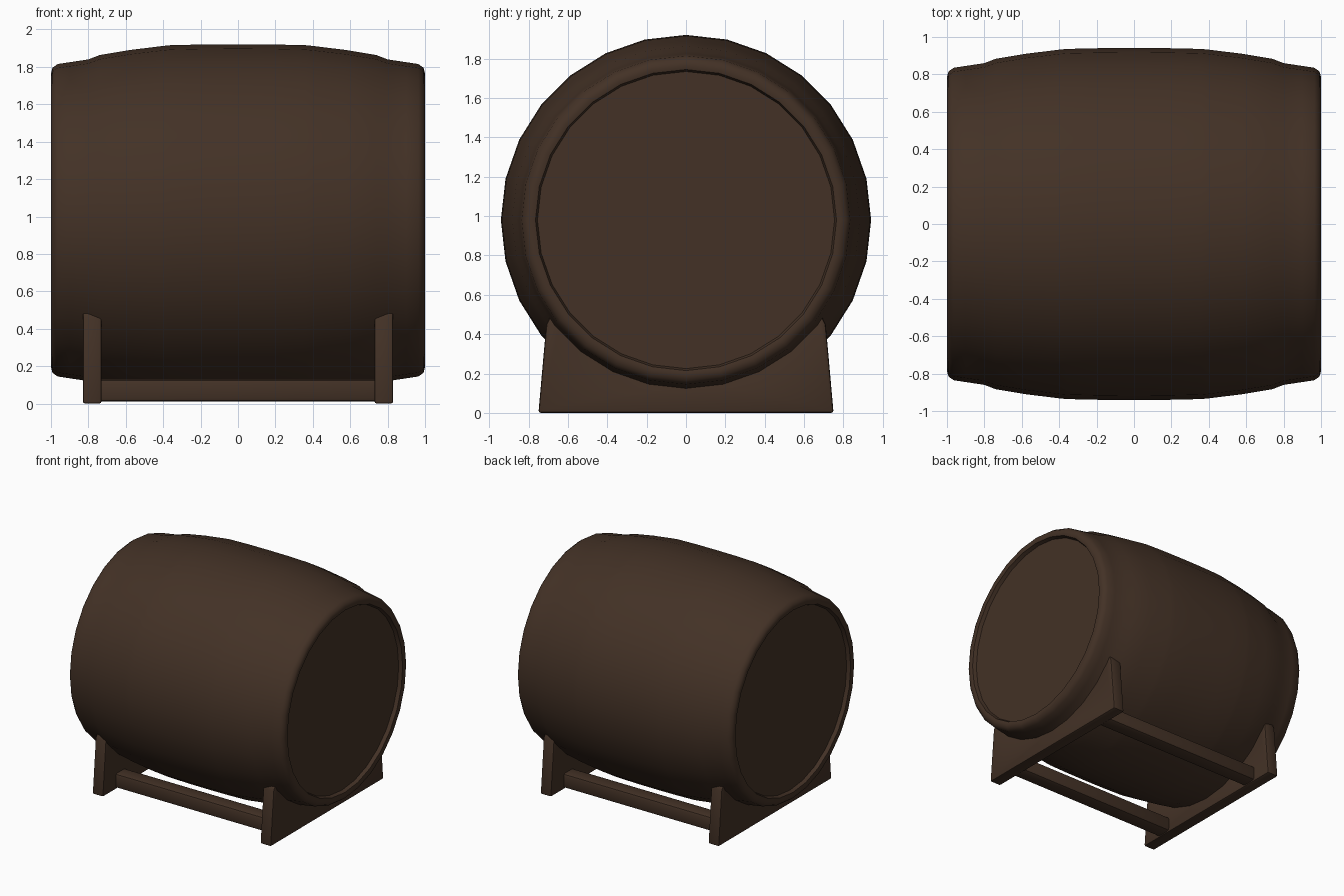
import bpy, bmesh, math

if "Cube" in bpy.data.objects:
    bpy.data.objects.remove(bpy.data.objects["Cube"])

wood = bpy.data.materials.new("dark brown wood")
wood.diffuse_color = (0.056, 0.031, 0.019, 1)
wood.use_nodes = True
wood.node_tree.nodes["Principled BSDF"].inputs["Base Color"].default_value = wood.diffuse_color
CZ = 0.98      # height of the barrel axis
SIDES = 28


def finish(bm, name, bevel=0.0, angle=35):
    bmesh.ops.recalc_face_normals(bm, faces=bm.faces)
    me = bpy.data.meshes.new(name)
    bm.to_mesh(me)
    bm.free()
    ob = bpy.data.objects.new(name, me)
    bpy.context.collection.objects.link(ob)
    me.materials.append(wood)
    bpy.ops.object.select_all(action='DESELECT')
    ob.select_set(True)
    bpy.context.view_layer.objects.active = ob
    if bevel:
        m = ob.modifiers.new("soft edges", 'BEVEL')
        m.width, m.segments, m.limit_method = bevel, 2, 'ANGLE'
        bpy.ops.object.modifier_apply(modifier=m.name)
    bpy.ops.object.shade_smooth_by_angle(angle=math.radians(angle))
    return ob


# Barrel: half profile (x, radius) mirrored and turned about the x axis
half = [(0.965, 0.755), (0.995, 0.765), (1.0, 0.785), (0.992, 0.815),
        (0.965, 0.835), (0.90, 0.845), (0.80, 0.86), (0.74, 0.883),
        (0.58, 0.91), (0.40, 0.932), (0.36, 0.936), (0.18, 0.94)]
profile = half + [(0, 0.941)] + [(-x, r) for x, r in reversed(half)]
bm = bmesh.new()
rings = []
for x, r in profile:
    rings.append([bm.verts.new((x, r * math.sin(2 * math.pi * i / SIDES),
                                CZ + r * math.cos(2 * math.pi * i / SIDES)))
                  for i in range(SIDES)])
for a, b in zip(rings, rings[1:]):
    for i in range(SIDES):
        j = (i + 1) % SIDES
        bm.faces.new((a[i], a[j], b[j], b[i]))
# Flat recessed heads
bm.faces.new(rings[0])
bm.faces.new(rings[-1])
finish(bm, "barrel", angle=40)


# Cradle ends: tapered plates cut to the barrel's curve
def cradle_end(name, x0, x1):
    right = [(0.75, 0.0), (0.71, 0.45), (0.685, 0.50)]
    arc = [(0.83 * math.sin(t), CZ - 0.83 * math.cos(t))
           for t in (math.radians(50 - 10 * k) for k in range(11))]
    outline = right + arc + [(-y, z) for y, z in reversed(right)]
    bm = bmesh.new()
    f = bm.faces.new([bm.verts.new((x0, y, z)) for y, z in outline])
    ext = bmesh.ops.extrude_face_region(bm, geom=[f])
    verts = [v for v in ext['geom'] if isinstance(v, bmesh.types.BMVert)]
    bmesh.ops.translate(bm, verts=verts, vec=(x1 - x0, 0, 0))
    finish(bm, name, 0.012)


cradle_end("left_cradle_end", -0.83, -0.73)
cradle_end("right_cradle_end", 0.73, 0.83)

# Rails joining the cradle ends
for name, s in (("front_rail", -1), ("back_rail", 1)):
    bm = bmesh.new()
    bmesh.ops.create_cube(bm, size=1)
    for v in bm.verts:
        v.co = (v.co.x * 1.5, s * 0.515 + v.co.y * 0.13, 0.07 + v.co.z * 0.12)
    finish(bm, name, 0.02)
